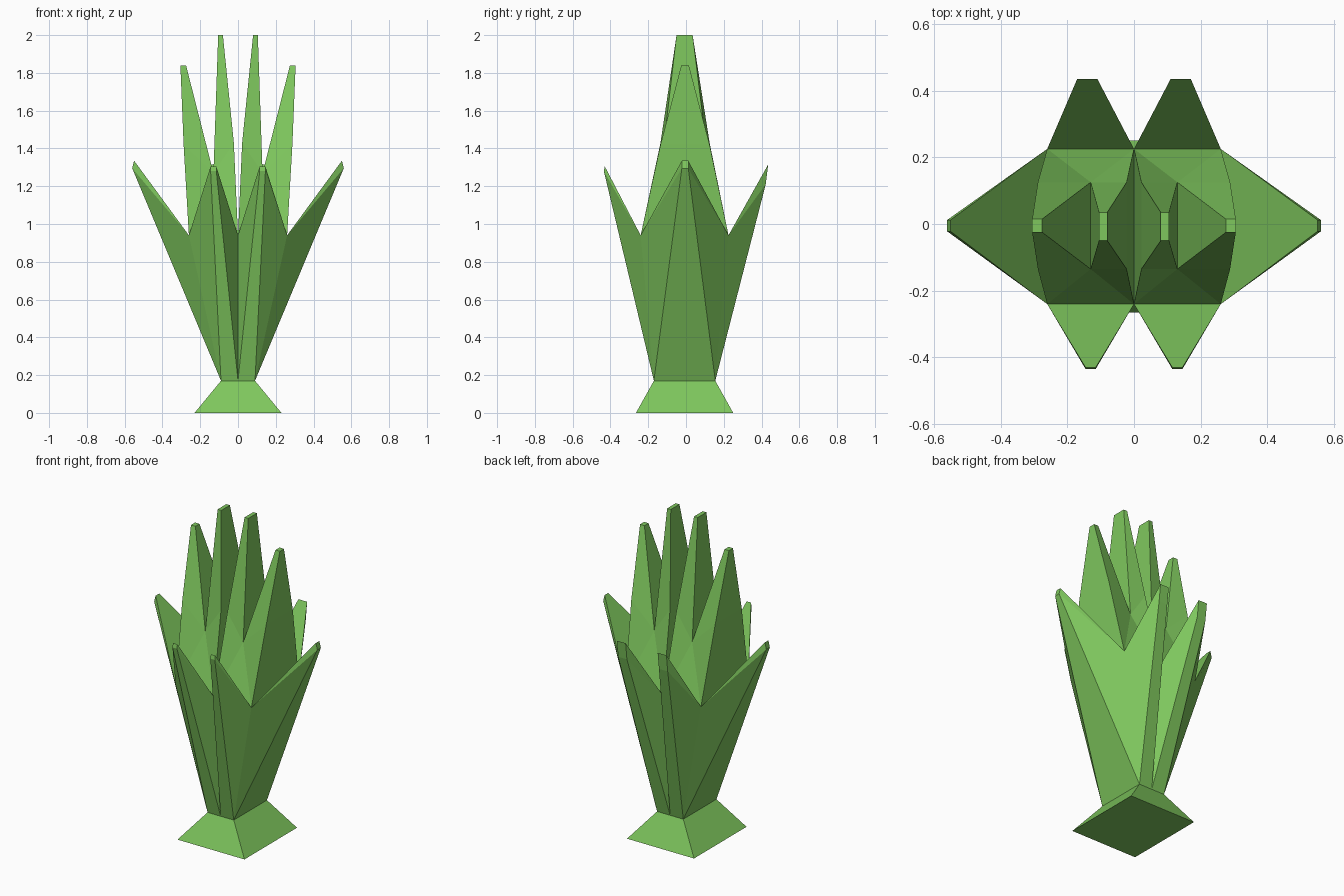
import bpy, bmesh

if "Cube" in bpy.data.objects:
    bpy.data.objects.remove(bpy.data.objects["Cube"])

mat = bpy.data.materials.new("leaf_green")
mat.diffuse_color = (0.21, 0.57, 0.11, 1)
mat.use_nodes = True
mat.node_tree.nodes["Principled BSDF"].inputs["Base Color"].default_value = mat.diffuse_color


def make_object(name, faces):
    """Turn lists of corner points into one welded, flat-shaded mesh."""
    bm = bmesh.new()
    for pts in faces:
        bm.faces.new([bm.verts.new(p) for p in pts])
    bmesh.ops.remove_doubles(bm, verts=bm.verts, dist=0.0005)
    bmesh.ops.recalc_face_normals(bm, faces=bm.faces)
    me = bpy.data.meshes.new(name)
    bm.to_mesh(me)
    bm.free()
    me.materials.append(mat)
    ob = bpy.data.objects.new(name, me)
    bpy.context.collection.objects.link(ob)
    return ob


def leaf(base, notch, outer, inner):
    """Pointed leaf between two notches: back, two edges, tip cap, inner face."""
    faces = [[base[0], base[1], outer[1], outer[0]],
             [outer[0], outer[1], inner[1], inner[0]],
             [inner[0], inner[1], notch[1], notch[0]]]
    for i in (0, 1):
        faces += [[base[i], outer[i], notch[i]], [notch[i], outer[i], inner[i]]]
    return faces


def mirrored(faces):
    return faces + [[(-x, y, z) for x, y, z in f[::-1]] for f in faces]


# Foot: flared block under the leaves
low = [(-.23, -.265, 0), (.23, -.265, 0), (.23, .25, 0), (-.23, .25, 0)]
top = [(-.09, -.17, .17), (.09, -.17, .17), (.09, .155, .17), (-.09, .155, .17)]
make_object("foot", [low, top] + [[low[i - 1], low[i], top[i], top[i - 1]] for i in range(4)])

# Outer leaves: one front, one back and one side leaf, mirrored in x
yb, yn = (-.17, .155), (-.24, .225)
front = leaf([(0, yb[0], .17), (.09, yb[0], .17)], [(0, yn[0], .94), (.26, yn[0], .94)],
             [(.115, -.435, 1.28), (.145, -.435, 1.28)], [(.115, -.43, 1.305), (.145, -.43, 1.305)])
back = leaf([(0, yb[1], .17), (.09, yb[1], .17)], [(0, yn[1], .94), (.26, yn[1], .94)],
            [(.11, .422, 1.21), (.17, .422, 1.21)], [(.11, .435, 1.315), (.17, .435, 1.315)])
side = leaf([(.09, y, .17) for y in yb], [(.26, y, .94) for y in yn],
            [(.56, -.022, 1.295), (.56, .012, 1.295)], [(.55, -.022, 1.335), (.55, .012, 1.335)])


# Crown: two blades per half, same outline at the front and back
def outline(yn, ym, yi, yo):
    return [(0, yn, .94), (.022, ym, 1.43), (.08, yi, 2), (.105, yi, 2), (.13, ym, 1.27),
            (.275, yo, 1.84), (.305, yo, 1.84), (.288, ym, 1.42), (.26, yn, .94)]


f = outline(yn[0], -.135, -.05, -.025)
b = outline(yn[1], .125, .035, .015)
crown = [[f[i], f[i + 1], b[i + 1], b[i]] for i in range(8)]
for p in (f, b):
    crown += [[p[k] for k in idx] for idx in
              ((0, 8, 4), (0, 4, 1), (1, 4, 3, 2), (8, 7, 4), (7, 6, 5, 4))]

make_object("leaves", mirrored(front + back + side + crown))
